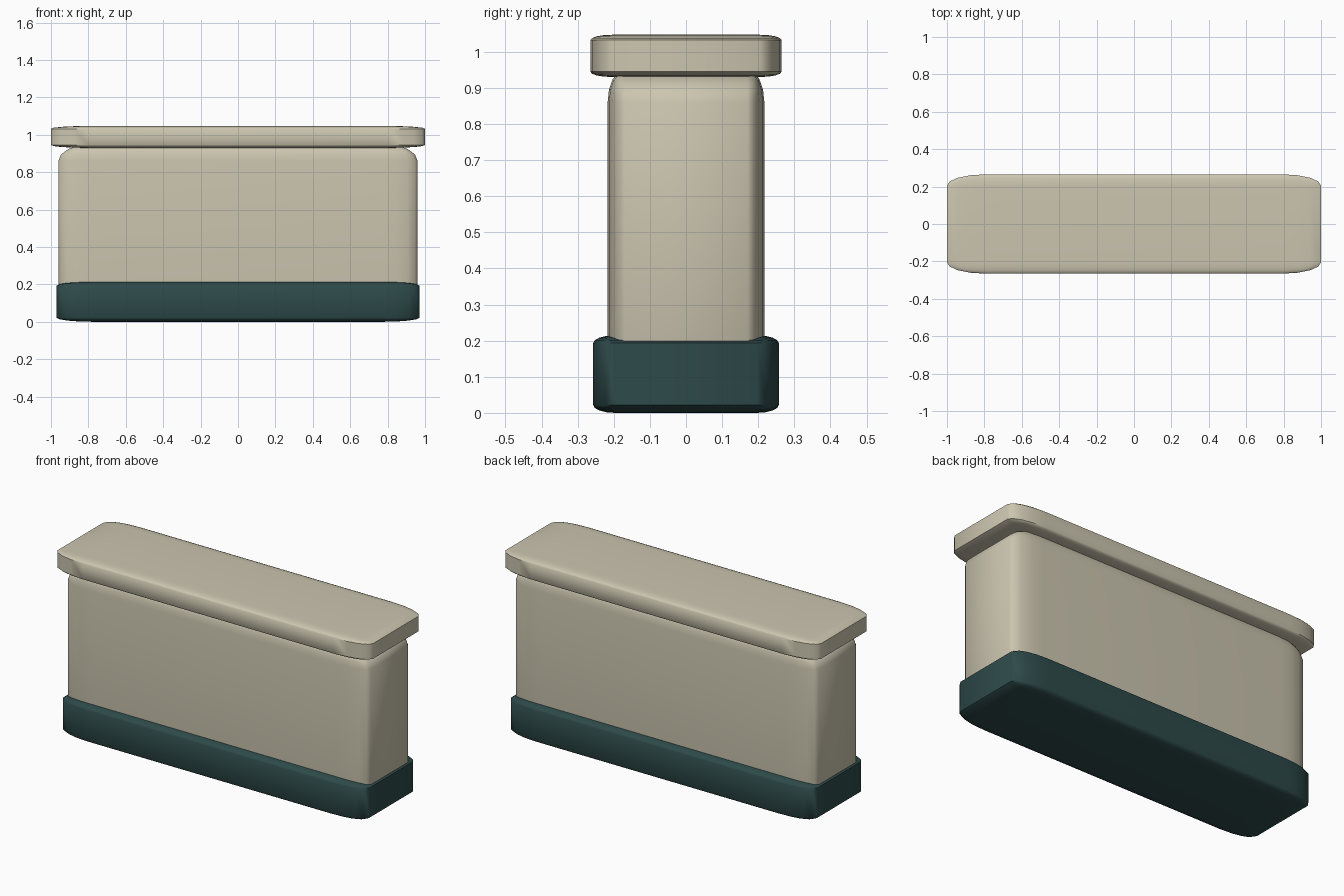
import bpy
import bmesh
import math
from mathutils import Vector

cube = bpy.data.objects.get("Cube")
if cube:
    bpy.data.objects.remove(cube, do_unlink=True)


def make_material(name, rgb):
    mat = bpy.data.materials.new(name)
    mat.use_nodes = True
    mat.diffuse_color = (*rgb, 1)
    mat.node_tree.nodes["Principled BSDF"].inputs["Base Color"].default_value = (*rgb, 1)
    return mat


def rounded_block(name, half_x, half_y, bottom, top, radii, mat, segments=4):
    """Box with elliptical edges: bevelled by one unit, then stretched by the radii."""
    r = Vector(radii)
    half = Vector((half_x, half_y, (top - bottom) / 2))
    bm = bmesh.new()
    bmesh.ops.create_cube(bm, size=2)
    bmesh.ops.scale(bm, vec=[h / k for h, k in zip(half, r)], verts=bm.verts)
    bmesh.ops.bevel(bm, geom=bm.edges[:], offset=1, offset_type='OFFSET',
                    segments=segments, profile=0.5, affect='EDGES')
    bmesh.ops.scale(bm, vec=r, verts=bm.verts)
    mesh = bpy.data.meshes.new(name)
    bm.to_mesh(mesh)
    bm.free()
    mesh.materials.append(mat)
    obj = bpy.data.objects.new(name, mesh)
    obj.location.z = (top + bottom) / 2
    bpy.context.collection.objects.link(obj)
    bpy.ops.object.select_all(action='DESELECT')
    obj.select_set(True)
    bpy.context.view_layer.objects.active = obj
    bpy.ops.object.shade_smooth_by_angle(angle=math.radians(40))
    return obj


cream = make_material("warm cream", (0.60, 0.56, 0.43))
teal = make_material("dark teal", (0.027, 0.068, 0.068))

# Plinth, main wall and overhanging cap
rounded_block("base", 0.97, 0.257, 0, 0.215, (0.2, 0.06, 0.022), teal)
rounded_block("body", 0.96, 0.217, 0.05, 0.95, (0.18, 0.047, 0.09), cream)
rounded_block("cap", 1.0, 0.265, 0.93, 1.047, (0.2, 0.06, 0.015), cream)
